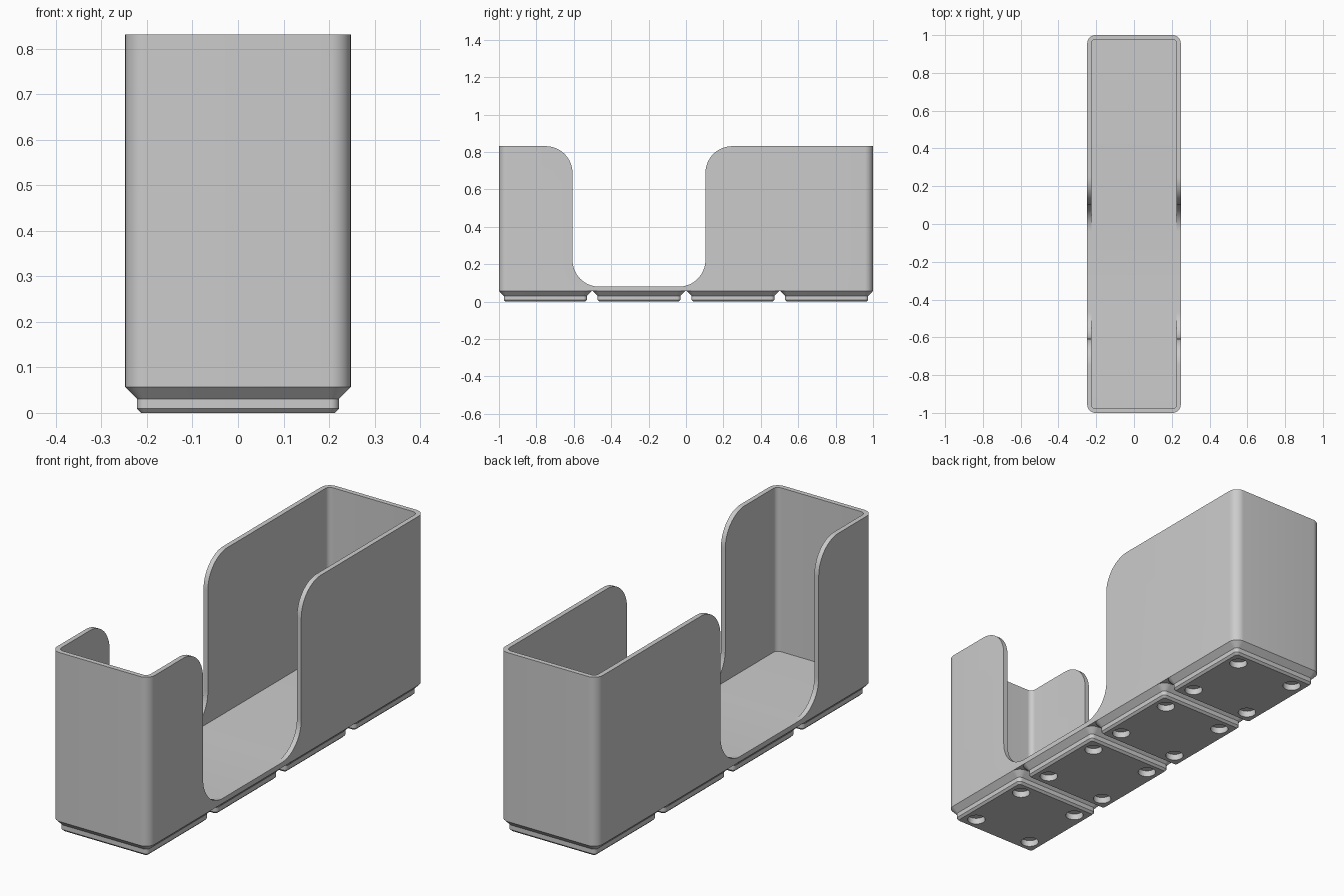
import bpy, bmesh, math
from mathutils import Matrix

if "Cube" in bpy.data.objects:
    bpy.data.objects.remove(bpy.data.objects["Cube"])

W, L, H = 0.4955, 2.0, 0.831       # overall size
BASE, FLOOR, WALL = 0.057, 0.08, 0.022
RADIUS, PITCH = 0.045, 0.5015

grey = bpy.data.materials.new("light_grey")
grey.use_nodes = True
grey.diffuse_color = (0.6, 0.6, 0.6, 1)
grey.node_tree.nodes["Principled BSDF"].inputs["Base Color"].default_value = (0.6, 0.6, 0.6, 1)


def arc(cx, cy, r, start, sweep, steps=10):
    return [(cx + r * math.cos(math.radians(start + sweep * i / steps)),
             cy + r * math.sin(math.radians(start + sweep * i / steps)))
            for i in range(steps + 1)]


def rounded_rect(w, l, r):
    x, y = w / 2 - r, l / 2 - r
    return (arc(x, y, r, 0, 90) + arc(-x, y, r, 90, 90)
            + arc(-x, -y, r, 180, 90) + arc(x, -y, r, 270, 90))


def loft(bm, rings):
    """Skin a stack of equal-length closed rings of 3D points and cap both ends."""
    loops = [[bm.verts.new(p) for p in ring] for ring in rings]
    for a, b in zip(loops, loops[1:]):
        for i in range(len(a)):
            j = (i + 1) % len(a)
            bm.faces.new((a[i], a[j], b[j], b[i]))
    bm.faces.new(loops[0][::-1])
    bm.faces.new(loops[-1])


def finish(name, bm):
    bmesh.ops.recalc_face_normals(bm, faces=bm.faces)
    mesh = bpy.data.meshes.new(name)
    bm.to_mesh(mesh)
    bm.free()
    mesh.materials.append(grey)
    obj = bpy.data.objects.new(name, mesh)
    bpy.context.collection.objects.link(obj)
    return obj


def select(obj):
    bpy.ops.object.select_all(action="DESELECT")
    obj.select_set(True)
    bpy.context.view_layer.objects.active = obj


def cut(obj, cutter):
    select(obj)
    mod = obj.modifiers.new("cut", "BOOLEAN")
    mod.operation, mod.solver, mod.object = "DIFFERENCE", "EXACT", cutter
    bpy.ops.object.modifier_apply(modifier=mod.name)
    bpy.data.objects.remove(cutter)


def prism(name, w, l, r, z0, z1):
    bm = bmesh.new()
    loft(bm, [[(x, y, z) for x, y in rounded_rect(w, l, r)] for z in (z0, z1)])
    return finish(name, bm)


# Bin body with a hollow inside
body = prism("bin_body", W, L, RADIUS, BASE, H)
cut(body, prism("cavity", W - 2 * WALL, L - 2 * WALL, RADIUS - WALL, FLOOR, H + 0.2))

# Access opening through both side walls, rounded at floor and rim
y0, y1, r, low = -0.607, 0.104, 0.143, FLOOR - 0.0001
profile = (arc(y0 + r, low + r, r, 180, 90, 16) + arc(y1 - r, low + r, r, 270, 90, 16)
           + arc(y1 + r, H - r, r, 180, -90, 16) + [(y1 + r, H + 0.1), (y0 - r, H + 0.1)]
           + arc(y0 - r, H - r, r, 90, -90, 16))
bm = bmesh.new()
loft(bm, [[(x, y, z) for y, z in profile] for x in (-W, W)])
cut(body, finish("opening", bm))

# Four stepped feet: bottom chamfer, straight band, upper chamfer
centres = [(i - 1.5) * PITCH for i in range(4)]
levels = [(0, 0.425, 0.0096), (0.0096, 0.444, 0.019), (0.031, 0.444, 0.019), (BASE, W, RADIUS)]
bm = bmesh.new()
for cy in centres:
    loft(bm, [[(x, y + cy, z) for x, y in rounded_rect(s, s, rad)] for z, s, rad in levels])
feet = finish("feet", bm)

# Round magnet pockets near the corners of each foot
bm = bmesh.new()
for cy in centres:
    for sx in (-0.155, 0.155):
        for sy in (-0.155, 0.155):
            bmesh.ops.create_cone(bm, cap_ends=True, segments=32, radius1=0.039, radius2=0.039,
                                  depth=0.058, matrix=Matrix.Translation((sx, cy + sy, 0)))
cut(feet, finish("pockets", bm))

for obj in (body, feet):
    select(obj)
    bpy.ops.object.shade_smooth_by_angle(angle=math.radians(30))
